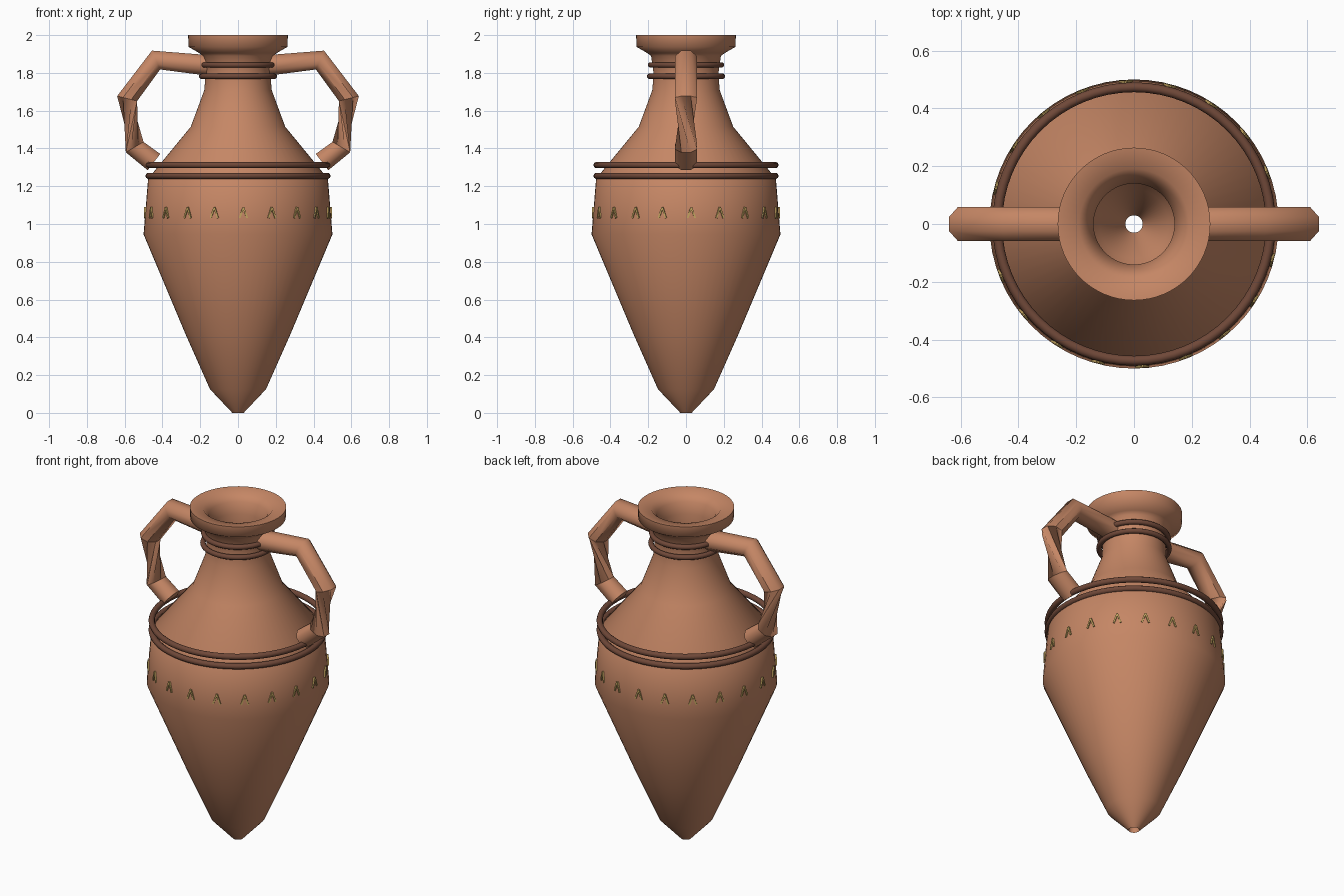
import bpy, bmesh, math
from mathutils import Vector, Matrix

cube = bpy.data.objects.get("Cube")
if cube:
    bpy.data.objects.remove(cube, do_unlink=True)


def material(name, color):
    mat = bpy.data.materials.new(name)
    mat.use_nodes = True
    mat.diffuse_color = (*color, 1)
    bsdf = next(n for n in mat.node_tree.nodes if n.type == 'BSDF_PRINCIPLED')
    bsdf.inputs["Base Color"].default_value = (*color, 1)
    bsdf.inputs["Roughness"].default_value = 0.8
    return mat


clay = material("terracotta", (0.56, 0.24, 0.13))
dark_clay = material("dark_clay", (0.16, 0.065, 0.04))
ochre = material("ochre", (0.55, 0.38, 0.12))


def finish(name, bm, mat, angle=None):
    bmesh.ops.recalc_face_normals(bm, faces=bm.faces)
    mesh = bpy.data.meshes.new(name)
    bm.to_mesh(mesh)
    bm.free()
    mesh.materials.append(mat)
    obj = bpy.data.objects.new(name, mesh)
    bpy.context.collection.objects.link(obj)
    if angle:
        bpy.ops.object.select_all(action='DESELECT')
        obj.select_set(True)
        bpy.context.view_layer.objects.active = obj
        bpy.ops.object.shade_smooth_by_angle(angle=math.radians(angle))
    return obj


def bridge(bm, a, b):
    n = len(a)
    for i in range(n):
        j = (i + 1) % n
        bm.faces.new((a[i], a[j], b[j], b[i]))


def lathe(name, profile, mat, angle, segments=64):
    """Revolve a closed (radius, height) outline around z."""
    bm = bmesh.new()
    turns = [2 * math.pi * i / segments for i in range(segments)]
    rings = [[bm.verts.new((r * math.cos(t), r * math.sin(t), z)) for t in turns]
             for r, z in profile]
    for k, ring in enumerate(rings):
        bridge(bm, ring, rings[(k + 1) % len(rings)])
    return finish(name, bm, mat, angle)


# Vessel: outer wall, flared lip, then inner wall back to the open foot
outer = [(0.03, 0), (0.148, 0.125), (0.275, 0.41), (0.5, 0.945), (0.476, 1.24),
         (0.25, 1.515), (0.178, 1.71), (0.172, 1.8), (0.185, 1.89), (0.205, 1.905),
         (0.262, 1.938), (0.264, 2.0)]
inner = [(0.19, 1.99), (0.16, 1.955), (0.14, 1.89), (0.14, 1.71), (0.215, 1.5),
         (0.44, 1.23), (0.46, 0.95), (0.24, 0.42), (0.12, 0.15), (0.03, 0.04)]
lathe("vessel", outer + inner, clay, 70)


# Raised bands on the shoulder and neck
def band(name, radius, z, thick):
    steps = [2 * math.pi * i / 10 for i in range(10)]
    lathe(name, [(radius + thick * math.cos(t), z + thick * math.sin(t)) for t in steps],
          dark_clay, 60)


band("upper_shoulder_band", 0.473, 1.312, 0.017)
band("lower_shoulder_band", 0.473, 1.255, 0.017)
band("upper_neck_band", 0.187, 1.842, 0.015)
band("lower_neck_band", 0.192, 1.782, 0.015)


# Handles: angular tube with a twist in the segment above the shoulder
def handle(name, side, sides=8, radius=0.064):
    path = [Vector(p) for p in ((0.16, 0, 1.84), (0.434, 0, 1.868), (0.587, 0, 1.664),
                                (0.547, 0, 1.407), (0.445, 0, 1.328))]
    twist = math.radians(135)
    rolls = [0, 0, 0, twist, twist]
    bm = bmesh.new()
    rings = []
    for k, p in enumerate(path):
        ahead = (path[min(k + 1, len(path) - 1)] - p).normalized()
        behind = (p - path[max(k - 1, 0)]).normalized()
        tangent = (ahead + behind).normalized()
        across = Vector((0, 1, 0))
        normal = tangent.cross(across)
        ring = []
        for i in range(sides):
            t = 2 * math.pi * (i + 0.5) / sides + rolls[k]
            v = p + radius * (0.92 * normal * math.cos(t) + across * math.sin(t))
            ring.append(bm.verts.new((side * v.x, v.y, v.z)))
        rings.append(ring)
    for a, b in zip(rings, rings[1:]):
        bridge(bm, a, b)
    bm.faces.new(rings[0])
    bm.faces.new(rings[-1])
    return finish(name, bm, clay, 50)


handle("left_handle", 1)
handle("right_handle", -1)

# Ring of small raised chevrons around the belly
count = 20
bm = bmesh.new()
for i in range(count):
    turn = Matrix.Rotation(2 * math.pi * i / count + math.radians(3.3), 4, 'Z')
    for s in (-1, 1):
        leg = (turn @ Matrix.Translation((0.491, s * 0.01, 1.06))
               @ Matrix.Rotation(s * 0.34, 4, 'X')
               @ Matrix.Diagonal((0.014, 0.009, 0.06, 1)))
        bmesh.ops.create_cube(bm, size=1, matrix=leg)
finish("chevron_frieze", bm, ochre)
